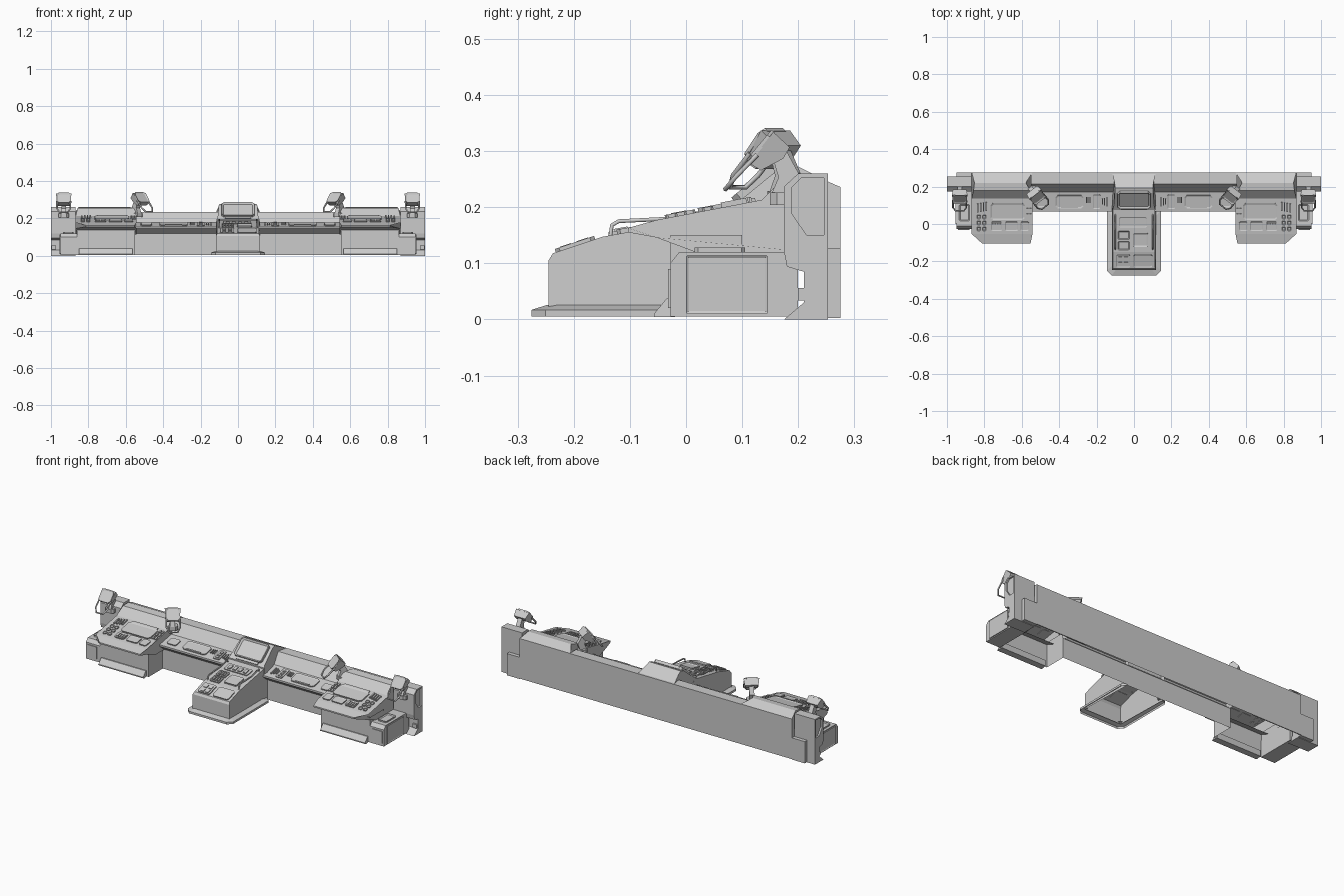
import bpy, bmesh, math
from mathutils import Matrix


def finish(name, bm, mat=None):
    if mat is not None:
        bm.transform(mat)
    bmesh.ops.recalc_face_normals(bm, faces=bm.faces)
    me = bpy.data.meshes.new(name)
    bm.to_mesh(me)
    bm.free()
    ob = bpy.data.objects.new(name, me)
    bpy.context.collection.objects.link(ob)
    return ob


def prism(name, pts, x0, x1, s=1, mat=None, skip=(), caps=True):
    """Sweep a (y, z[, inset at x0, inset at x1]) outline along x; s=-1 mirrors; skip leaves edges open."""
    bm = bmesh.new()
    a, b = [], []
    for p in pts:
        i0, i1 = (p[2], p[3]) if len(p) > 2 else (0, 0)
        a.append(bm.verts.new((s * (x0 + i0), p[0], p[1])))
        b.append(bm.verts.new((s * (x1 - i1), p[0], p[1])))
    n = len(pts)
    faces = [bm.faces.new((a[i], a[(i + 1) % n], b[(i + 1) % n], b[i])) for i in range(n)]
    if caps:
        bm.faces.new(a)
        bm.faces.new(b)
    bmesh.ops.recalc_face_normals(bm, faces=bm.faces)
    bmesh.ops.delete(bm, geom=[faces[i] for i in skip], context='FACES_ONLY')
    return finish(name, bm, mat)


def box(name, c, size, mat=None, chamfer=0, inset=0, depth=0.003):
    """Box with optional chamfered upright edges and a sunken top face."""
    bm = bmesh.new()
    bmesh.ops.create_cube(bm, size=1, matrix=Matrix.Translation(c) @ Matrix.Diagonal((*size, 1)))
    if chamfer:
        up = [e for e in bm.edges if abs(e.verts[0].co.z - e.verts[1].co.z) > 1e-6]
        bmesh.ops.bevel(bm, geom=up, offset=chamfer, segments=1, affect='EDGES')
    if inset:
        bm.normal_update()
        top = max(bm.faces, key=lambda f: f.calc_center_median().z)
        bmesh.ops.inset_region(bm, faces=[top], thickness=inset)
        bmesh.ops.translate(bm, verts=top.verts, vec=(0, 0, -depth))
    return finish(name, bm, mat)


def tube(name, pts, r, mat=None):
    cu = bpy.data.curves.new(name, 'CURVE')
    cu.dimensions = '3D'
    cu.bevel_depth, cu.bevel_resolution, cu.use_fill_caps = r, 1, True
    sp = cu.splines.new('POLY')
    sp.points.add(len(pts) - 1)
    for q, p in zip(sp.points, pts):
        q.co = (*p, 1)
    ob = bpy.data.objects.new(name, cu)
    bpy.context.collection.objects.link(ob)
    if mat is not None:
        ob.matrix_world = mat


def pad(name, surf, x, y, w, l, h=0.005, chamfer=0, inset=0):
    """Control lying on a sloped panel; surf = (y0, z0, y1, z1)."""
    y0, z0, y1, z1 = surf
    z = z0 + (z1 - z0) * (y - y0) / (y1 - y0)
    ang = math.atan2(z1 - z0, y1 - y0)
    m = Matrix.Translation((x, y, z)) @ Matrix.Rotation(ang, 4, 'X')
    box(name, (0, 0, h / 2 - 0.001), (w, l / math.cos(ang), h + 0.002), m, chamfer, inset, h * 0.6)


# Main beam with overhanging dashboard, open underneath
prism("main_beam", [(0.1, 0.005), (0.1, 0.118), (0.068, 0.145), (0.068, 0.155), (0.17, 0.178),
                    (0.215, 0.235), (0.275, 0.235), (0.275, 0.005)], -0.55, 0.55, skip=(7,), caps=False)
DASH = (0.068, 0.155, 0.17, 0.178)
POD = (-0.053, 0.177, 0.135, 0.213)
LOW = (-0.237, 0.118, -0.15, 0.147)
UP = (-0.15, 0.147, 0.085, 0.19)
HOOD = (0.088, 0.205, 0.165, 0.268)

# Centre pedestal: foot rim, lower desk, raised display hood
foot = box("centre_foot", (0, -0.09, 0.011), (0.29, 0.37, 0.012), chamfer=0.025)
bm = bmesh.new()
bm.from_mesh(foot.data)
bm.normal_update()
bmesh.ops.delete(bm, geom=[f for f in bm.faces if abs(f.normal.z) > 0.9], context='FACES_ONLY')
top = [e for e in bm.edges if min(v.co.z for v in e.verts) > 0.015]
new = [v for v in bmesh.ops.extrude_edge_only(bm, edges=top)['geom'] if isinstance(v, bmesh.types.BMVert)]
for v in new:
    v.co.x *= 0.82
    v.co.y = -0.09 + (v.co.y + 0.09) * 0.85
    v.co.z = 0.026
bm.to_mesh(foot.data)
bm.free()
prism("centre_desk", [(-0.245, 0.018), (-0.245, 0.105), (-0.237, 0.118, .006, .006), (-0.15, 0.147, .006, .006),
                      (0.085, 0.19, .006, .006), (0.1, 0.18), (0.1, 0.01)], -0.118, 0.118, skip=(5, 6))
prism("centre_hood", [(0.075, 0.14), (0.075, 0.195), (0.088, 0.205, .006, .006), (0.165, 0.268, .012, .012),
                      (0.192, 0.276, .015, .015), (0.215, 0.265, .012, .012), (0.268, 0.238), (0.268, 0.14)],
      -0.115, 0.115, skip=(6, 7))
pad("centre_display", HOOD, 0, 0.132, 0.175, 0.085, 0.014, 0.012, 0.01)
pad("centre_display_ledge", HOOD, 0, 0.085, 0.14, 0.012, 0.006)
pad("centre_keypad", LOW, -0.058, -0.197, 0.075, 0.07, 0.006, 0.006, 0.006)
pad("centre_touchpad", LOW, 0.048, -0.197, 0.1, 0.07, 0.006, 0.008, 0.006)
pad("centre_screen", UP, 0.035, -0.085, 0.08, 0.075, 0.008, 0.006, 0.008)
pad("centre_top_tray", UP, -0.005, 0.01, 0.15, 0.055, 0.005, 0.006, 0.006)
for i in range(2):
    for j in range(2):
        pad("centre_key", LOW, -0.073 + 0.03 * i, -0.213 + 0.03 * j, 0.02, 0.02, 0.007)
    pad("centre_switch_bank", UP, -0.055, -0.115 + 0.055 * i, 0.06, 0.045, 0.006, 0.004, 0.005)
    for k in range(3):
        pad("centre_switch", UP, -0.07 + 0.015 * k, -0.115 + 0.055 * i, 0.008, 0.025, 0.01)
for k in range(4):
    pad("centre_tray_key", UP, -0.055 + 0.033 * k, 0.01, 0.018, 0.03, 0.008)
for s in (-1, 1):
    tube("centre_side_rail", [(s * .1, -.135, .147), (s * .1, -.132, .168), (s * .1, -.12, .175),
                              (s * .1, -.02, .18), (s * .1, .045, .195), (s * .1, .05, .18)], 0.004)


def monitor(x, y, z, yaw):
    """Hooded monitor on a stalk with a guard loop under the screen."""
    m = Matrix.Translation((x, y, z)) @ Matrix.Rotation(yaw, 4, 'Z')
    t = m @ Matrix.Rotation(math.radians(-40), 4, 'X')
    prism("monitor_head", [(-.02, -.035, .008, .008), (-.022, .035), (.018, .033, .006, .006),
                           (.022, .01, .012, .012), (.005, -.032, .012, .012)], -.042, .042, 1, t)
    f = t @ Matrix.Translation((0, -.021, .001)) @ Matrix.Rotation(math.pi / 2, 4, 'X')
    box("monitor_screen", (0, 0, .002), (.076, .07, .008), f, .012, .008, .005)
    tube("monitor_guard", [(-.036, -.018, -.015), (-.036, -.022, -.07), (-.022, -.022, -.098),
                           (.022, -.022, -.098), (.036, -.022, -.07), (.036, -.018, -.015)], .0045, t)
    prism("monitor_stalk", [(.0, .01), (.015, -.04), (.0, -.075), (.035, -.085), (.052, -.035), (.025, .015)],
          -.013, .013, 1, m)
    box("monitor_base", (0, .025, -.078), (.055, .05, .022), m, .012)


for s in (-1, 1):
    # Dashboard controls between pedestal and pods
    pad("dash_display", DASH, s * 0.345, 0.12, 0.15, 0.07, 0.006, 0.012, 0.008)
    pad("dash_display_bar", DASH, s * 0.345, 0.09, 0.09, 0.008, 0.008)
    pad("dash_panel", DASH, s * 0.2, 0.12, 0.04, 0.075, 0.005, 0.004, 0.005)
    pad("dash_end_panel", DASH, s * 0.49, 0.115, 0.06, 0.05, 0.006, 0.008, 0.007)
    for k in range(3):
        pad("dash_switch", DASH, s * (0.145 + 0.012 * k), 0.12, 0.006, 0.05 - 0.01 * k, 0.008)
        pad("dash_button", DASH, s * 0.2, 0.1 + 0.02 * k, 0.018, 0.012, 0.007)
        pad("dash_slider", DASH, s * (0.235 + 0.01 * k), 0.13, 0.005, 0.03, 0.008)

    # Side pod: open-bottomed lower cabinet, kick plate, overhanging desk
    prism("pod_cabinet", [(-0.028, 0.005), (-0.028, 0.15), (0.1, 0.15), (0.1, 0.005)], 0.55, 0.862, s,
          skip=(1, 2, 3))
    prism("pod_kick_plate", [(-0.057, 0.004, -.005, -.005), (-0.057, 0.01), (-0.034, 0.038), (-0.02, 0.038),
                             (-0.02, 0.004)], 0.565, 0.85, s)
    prism("pod_desk", [(-0.103, 0.155, .01, .055), (-0.103, 0.163, .01, .055), (-0.053, 0.177), (0.135, 0.213),
                       (0.178, 0.255, .01, .01), (0.22, 0.26, .035, .015), (0.275, 0.236),
                       (0.275, 0.115), (0.03, 0.115), (-0.053, 0.146)], 0.543, 0.868, s, skip=(7,))
    prism("pod_back_wall", [(0.275, 0.005), (0.275, 0.12), (0.27, 0.12), (0.27, 0.005)], 0.55, 0.868, s)
    # Pod controls
    pad("pod_display", POD, s * 0.675, 0.067, 0.185, 0.09, 0.007, 0.012, 0.009)
    pad("pod_display_bar", POD, s * 0.675, 0.118, 0.16, 0.012, 0.006)
    for x, w in ((0.585, 0.045), (0.655, 0.07), (0.735, 0.06)):
        pad("pod_keypad", POD, s * x, -0.012, w, 0.05, 0.006, 0.006, 0.006)
    for k in range(4):
        pad("pod_lever", POD, s * (0.79 + 0.015 * k), 0.095 - 0.003 * k, 0.007, 0.045, 0.009)
        pad("pod_key", POD, s * (0.715 + 0.013 * k), -0.012, 0.008, 0.028, 0.007)
    for i in range(2):
        for j in range(3):
            pad("pod_button", POD, s * (0.8 + 0.03 * i), -0.025 + 0.032 * j, 0.02, 0.02, 0.006, 0.004, 0.003)
            pad("pod_switch", POD, s * (0.553 + 0.017 * i), 0.045 + 0.03 * j, 0.01, 0.02, 0.007)

    # Outer cabinet with framed door on its outside face
    prism("outer_cabinet", [(-0.028, 0.005), (-0.028, 0.1), (-0.012, 0.12), (0.2, 0.12), (0.2, 0.005)],
          0.86, 0.95, s)
    door = Matrix.Translation((s * 0.95, 0.073, 0.062)) @ Matrix.Rotation(s * math.pi / 2, 4, 'Y')
    box("outer_cabinet_door", (0, 0, 0.002), (0.104, 0.146, 0.006), door, 0.002, 0.005)
    box("outer_cabinet_front", (s * 0.91, -0.029, 0.055), (0.06, 0.006, 0.07))
    pad("outer_control", (0, 0.12, 0.1, 0.12), s * 0.907, 0.06, 0.055, 0.09, 0.008, 0.006, 0.006)

    # End pillar with recessed side panel
    pillar = prism("end_pillar", [(0.175, 0), (0.21, 0.03), (0.21, 0.085), (0.18, 0.094), (0.175, 0.12),
                                  (0.175, 0.237), (0.2, 0.26), (0.253, 0.26), (0.253, 0)], 0.868, 1.0, s)
    side = [(0.188, 0.19), (0.188, 0.235), (0.205, 0.252), (0.246, 0.252), (0.246, 0.15), (0.215, 0.15)]
    cut = prism("pillar_recess_cutter", side, 0.99, 1.02, s)
    cut.hide_render = cut.hide_viewport = True
    mod = pillar.modifiers.new("recess", 'BOOLEAN')
    mod.operation, mod.object, mod.solver = 'DIFFERENCE', cut, 'EXACT'
    box("pillar_latch", (s * 0.985, 0.206, 0.045), (0.025, 0.012, 0.022))
    box("pillar_back_block", (s * 0.909, 0.262, 0.065), (0.082, 0.026, 0.125))

    # Monitors: outer faces forward, inner turned towards the centre
    monitor(s * 0.932, 0.15, 0.293, 0)
    monitor(s * 0.525, 0.155, 0.296, s * math.radians(-38))
